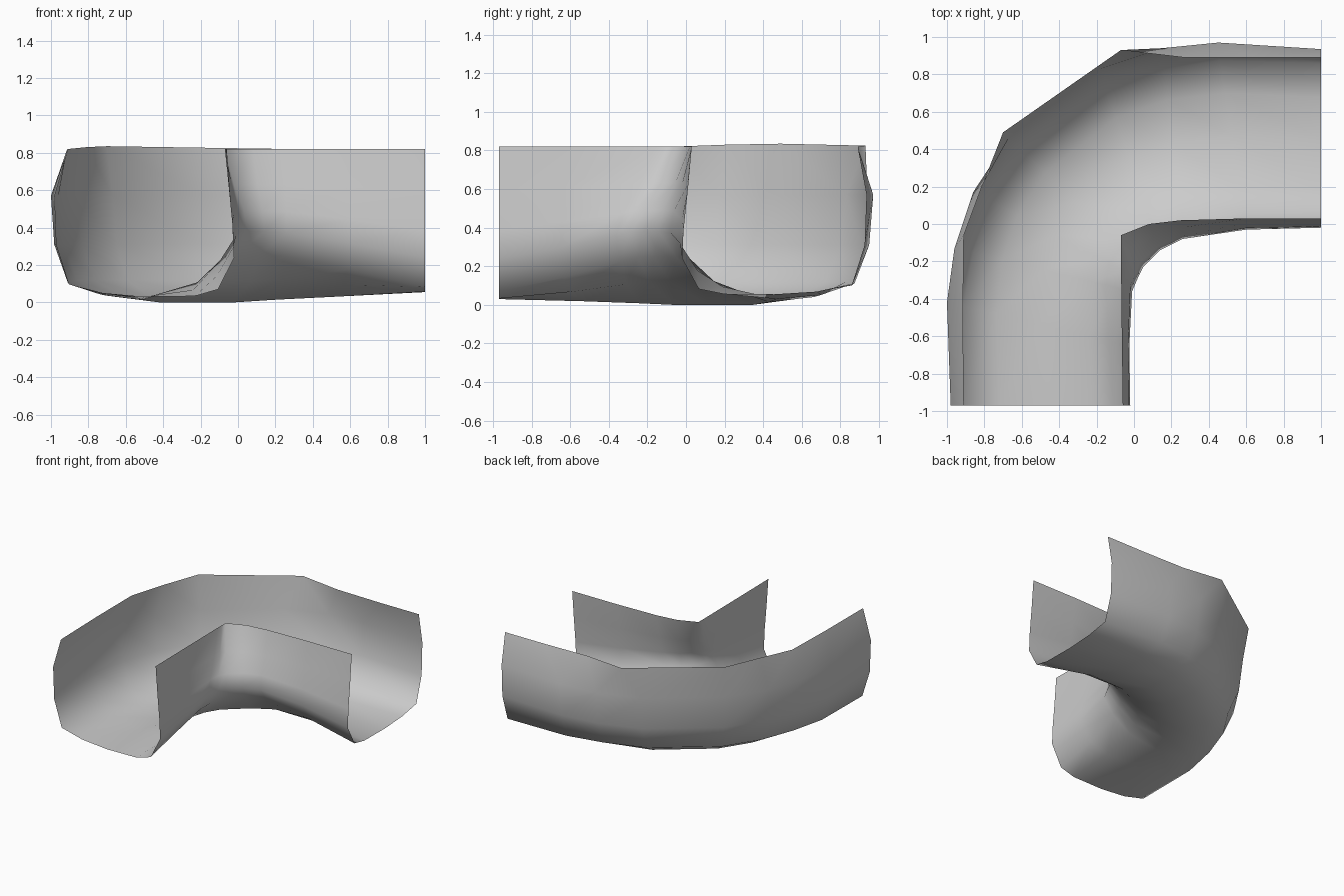
import bpy, bmesh
from mathutils import Vector

if "Cube" in bpy.data.objects:
    bpy.data.objects.remove(bpy.data.objects["Cube"])

# Plan rails of the open channel, running round the bend from the front end to the right end
outer_rim = [(-.91, -.97), (-.915, -.5), (-.91, -.06), (-.81, .21), (-.70, .49), (-.07, .93), (.27, .89), (.65, .89), (1, .89)]
outer_belly = [(-.98, -.97), (-1, -.42), (-.96, -.13), (-.86, .17), (-.67, .46), (-.18, .83), (.15, .94), (.45, .97), (1, .935)]
inner_belly = [(-.02, -.97), (-.025, -.65), (-.01, -.36), (.02, -.29), (.05, -.23), (.14, -.14), (.26, -.08), (.6, -.03), (1, -.02)]
inner_rim = [(-.06, -.97), (-.065, -.6), (-.07, -.16), (-.07, -.11), (-.07, -.06), (.08, 0), (.25, .02), (.6, .03), (1, .03)]
rim_height = [.82, .825, .83, .84, .845, .835, .83, .825, .825]
floor_height = [.04, .025, .01, 0, 0, 0, .015, .035, .065]
fillet = [0, .4, .85, 1, 1, 1, .95, .55, 0]      # how much the corners round off in the bend

# Cross-section: position between belly rails and height, then shift of each in the bend
section = [(0, .58, 0, 0), (.01, .32, .02, 0), (.08, .10, .03, .03), (.27, .03, 0, .01), (.5, 0, 0, .01),
           (.78, .005, 0, .12), (.91, .06, 0, .20), (1, .25, 0, .14)]
# Inner wall above the belly: blend from belly to rim, height, extra height in the bend
inner_wall = [(.15, .40, .10), (.6, .61, .03)]


def ring(i):
    """Points of one cross-section from the outer rim to the inner rim."""
    t, o, n, r = (Vector(rail[i]) for rail in (outer_rim, outer_belly, inner_belly, inner_rim))
    pts = [(*t, rim_height[i])]
    for f, z, shift, bend in section:
        lift = floor_height[i] * max(0, 1 - z / .12) + bend * fillet[i]
        pts.append((*o.lerp(n, f + shift * fillet[i]), z + lift))
    for f, z, bend in inner_wall:
        pts.append((*n.lerp(r, f), z + bend * fillet[i]))
    pts.append((*r, .83))
    return pts


# Loft the cross-sections into one thin sheet
bm = bmesh.new()
rings = [[bm.verts.new(p) for p in ring(i)] for i in range(len(outer_rim))]
for a, b in zip(rings, rings[1:]):
    for j in range(len(a) - 1):
        bm.faces.new((a[j], a[j + 1], b[j + 1], b[j]))
# Settle the sheet on the ground
low = min(v.co.z for v in bm.verts)
for v in bm.verts:
    v.co.z -= low
for f in bm.faces:
    f.smooth = True
bm.normal_update()

mesh = bpy.data.meshes.new("channel_elbow")
bm.to_mesh(mesh)
bm.free()
obj = bpy.data.objects.new("channel_elbow", mesh)
bpy.context.collection.objects.link(obj)
